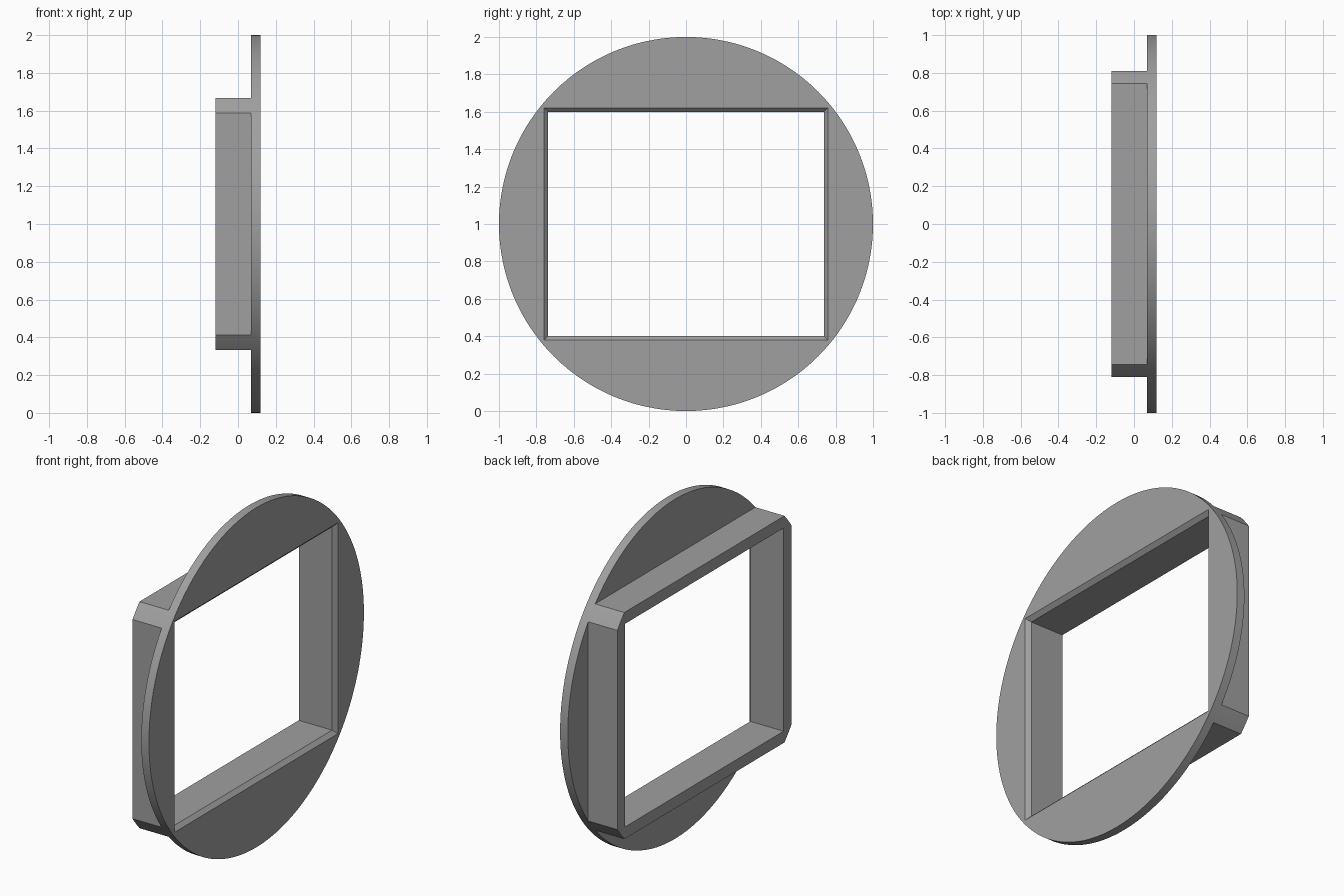
import bpy, bmesh, math

if "Cube" in bpy.data.objects:
    bpy.data.objects.remove(bpy.data.objects["Cube"])

X_BACK, X_STEP, X_FRONT = -0.12, 0.07, 0.12   # collar back, flange back, flange front
COLLAR_Y, COLLAR_Z = 0.81, 0.667              # half sizes of collar, clipped by the unit circle
HOLE_Y, HOLE_Z, BEVEL = 0.737, 0.598, 0.023   # half sizes of opening, bevel at its front edge
SIDE_STEPS, CORNER_STEPS = 30, 3

bm = bmesh.new()


def ring(points, x):
    return [bm.verts.new((x, y, z + 1)) for y, z in points]


def bridge(r1, r2):
    n = len(r1)
    for i in range(n):
        j = (i + 1) % n
        bm.faces.new((r1[i], r1[j], r2[j], r2[i]))


def fill_between(outer, inner):
    edges = []
    for r in (outer, inner):
        for i, v in enumerate(r):
            w = r[(i + 1) % len(r)]
            edges.append(bm.edges.get((v, w)) or bm.edges.new((v, w)))
    bmesh.ops.triangle_fill(bm, edges=edges, use_beauty=True)


def rectangle(y, z):
    return [(y, -z), (y, z), (-y, z), (-y, -z)]


# Circle split into four flange arcs and four short collar corner arcs
a, b = math.acos(COLLAR_Y), math.asin(COLLAR_Z)
stops = [-a, a, b, math.pi - b, math.pi - a, math.pi + a, math.pi + b, 2 * math.pi - b, 2 * math.pi - a]
angles, spans = [], []
for k in range(8):
    steps = CORNER_STEPS if k % 2 else SIDE_STEPS
    spans.append((len(angles), steps))
    angles += [stops[k] + (stops[k + 1] - stops[k]) * i / steps for i in range(steps)]
circle = [(math.cos(t), math.sin(t)) for t in angles]
n = len(circle)

# Flange rim
front = ring(circle, X_FRONT)
step = ring(circle, X_STEP)
bridge(step, front)

# Flange back segments and collar walls
back = []
for k, (start, steps) in enumerate(spans):
    if k % 2:
        back += ring([circle[(start + i) % n] for i in range(steps + 1)], X_BACK)
m = CORNER_STEPS + 1
for k, (start, steps) in enumerate(spans):
    arc = [step[(start + i) % n] for i in range(steps + 1)]
    c = k // 2
    if k % 2:
        corner = back[c * m:(c + 1) * m]
        for i in range(steps):
            bm.faces.new((corner[i], corner[i + 1], arc[i + 1], arc[i]))
    else:
        bm.faces.new(arc)
        bm.faces.new((back[c * m - 1], back[c * m], arc[-1], arc[0]))

# Rectangular opening with bevelled front edge
hole_front = ring(rectangle(HOLE_Y + BEVEL, HOLE_Z + BEVEL), X_FRONT)
hole_mid = ring(rectangle(HOLE_Y, HOLE_Z), X_FRONT - BEVEL)
hole_back = ring(rectangle(HOLE_Y, HOLE_Z), X_BACK)
bridge(hole_front, hole_mid)
bridge(hole_mid, hole_back)

# Flat front and back faces
fill_between(front, hole_front)
fill_between(back, hole_back)
bmesh.ops.recalc_face_normals(bm, faces=bm.faces[:])

mesh = bpy.data.meshes.new("flanged_frame")
bm.to_mesh(mesh)
bm.free()
frame = bpy.data.objects.new("flanged_frame", mesh)
bpy.context.collection.objects.link(frame)

grey = bpy.data.materials.new("mid grey")
grey.diffuse_color = (0.35, 0.35, 0.35, 1)
grey.use_nodes = True
grey.node_tree.nodes["Principled BSDF"].inputs["Base Color"].default_value = grey.diffuse_color
mesh.materials.append(grey)

bpy.context.view_layer.objects.active = frame
frame.select_set(True)
bpy.ops.object.shade_smooth_by_angle(angle=math.radians(30))
